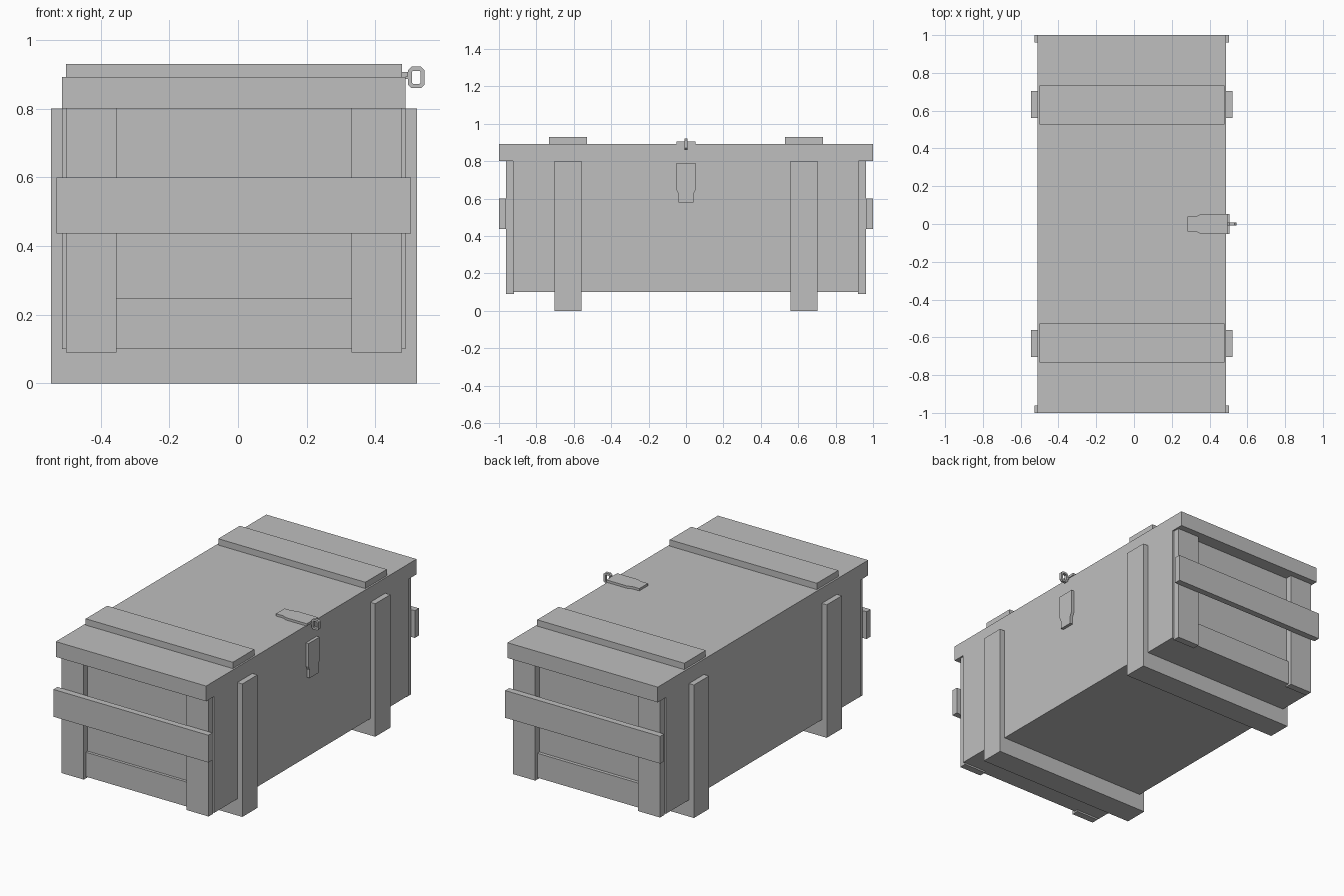
import bpy
import bmesh

old = bpy.data.objects.get("Cube")
if old:
    bpy.data.objects.remove(old, do_unlink=True)

grey = bpy.data.materials.new("plain_grey")
grey.use_nodes = True
COLOUR = (0.52, 0.52, 0.52, 1)
grey.diffuse_color = COLOUR
grey.node_tree.nodes["Principled BSDF"].inputs["Base Color"].default_value = COLOUR


def finish(name, bm):
    bmesh.ops.recalc_face_normals(bm, faces=bm.faces)
    mesh = bpy.data.meshes.new(name)
    bm.to_mesh(mesh)
    bm.free()
    mesh.materials.append(grey)
    obj = bpy.data.objects.new(name, mesh)
    bpy.context.collection.objects.link(obj)
    return obj


def box(name, x, y, z):
    """Board spanning the given (low, high) ranges."""
    bm = bmesh.new()
    bmesh.ops.create_cube(bm, size=1)
    for v in bm.verts:
        v.co = [r[0] if c < 0 else r[1] for c, r in zip(v.co, (x, y, z))]
    return finish(name, bm)


def prism(name, points, offset):
    """Flat outline pushed along an offset."""
    bm = bmesh.new()
    face = bm.faces.new([bm.verts.new(p) for p in points])
    new = bmesh.ops.extrude_face_region(bm, geom=[face])["geom"]
    bmesh.ops.translate(bm, vec=offset, verts=[g for g in new if isinstance(g, bmesh.types.BMVert)])
    return finish(name, bm)


LEFT, RIGHT = -0.512, 0.488      # chest walls
OUT_L, OUT_R = -0.545, 0.521     # outside of the skid frames
POST_L, POST_R = -0.501, 0.478   # outside of the end posts
POST_W = 0.148

# Chest and lid
box("chest_body", (LEFT, RIGHT), (-0.925, 0.922), (0.10, 0.80))
box("lid", (LEFT, RIGHT), (-1, 1), (0.80, 0.892))

for side, s in (("front", -1), ("back", 1)):
    def span(a, b):
        return tuple(sorted((s * a, s * b)))

    # Lid batten and skid frame
    box(side + "_lid_batten", (POST_L, POST_R), span(0.528, 0.732), (0.892, 0.93))
    skid = span(0.56, 0.703)
    box(side + "_skid_runner", (OUT_L, OUT_R), skid, (0, 0.10))
    box(side + "_right_skid_post", (OUT_L, LEFT), skid, (0.10, 0.80))
    box(side + "_left_skid_post", (RIGHT, OUT_R), skid, (0.10, 0.80))

    # End panel: two posts, low board and handle rail
    box(side + "_right_end_post", (POST_L, POST_L + POST_W), span(0.92, 0.962), (0.09, 0.80))
    box(side + "_left_end_post", (POST_R - POST_W, POST_R), span(0.92, 0.962), (0.09, 0.80))
    box(side + "_low_board", (POST_L + POST_W, POST_R - POST_W), span(0.92, 0.942), (0.10, 0.247))
    box(side + "_handle_rail", (-0.528, 0.503), span(0.962, 1), (0.436, 0.60))

# Hasp plates share one tapered outline: (distance from wide end, half width)
taper = [(0, 0.052), (0.14, 0.052), (0.165, 0.041), (0.212, 0.041)]
outline = [(d, -w) for d, w in taper] + [(d, w) for d, w in reversed(taper)]
prism("hasp_top_plate", [(0.494 - d, w, 0.892) for d, w in outline], (0, 0, 0.014))
prism("hasp_side_plate", [(RIGHT, w, 0.79 - d) for d, w in outline], (0.018, 0, 0))

# Staple ring: chamfered loop with a matching hole
def loop(bm, hx, hz, c, y):
    pts = [(hx, hz - c), (hx - c, hz), (c - hx, hz), (-hx, hz - c),
           (-hx, c - hz), (c - hx, -hz), (hx - c, -hz), (hx, c - hz)]
    return [bm.verts.new((0.519 + a, y, 0.891 + b)) for a, b in pts]


bm = bmesh.new()
rings = [loop(bm, 0.024, 0.031, 0.01, -0.009), loop(bm, 0.024, 0.031, 0.01, 0.009),
         loop(bm, 0.012, 0.019, 0.003, 0.009), loop(bm, 0.012, 0.019, 0.003, -0.009)]
for k, ring in enumerate(rings):
    nxt = rings[(k + 1) % 4]
    for i in range(8):
        j = (i + 1) % 8
        bm.faces.new((ring[i], ring[j], nxt[j], nxt[i]))
finish("staple_ring", bm)
box("staple_shank", (0.484, 0.50), (-0.009, 0.009), (0.886, 0.906))
